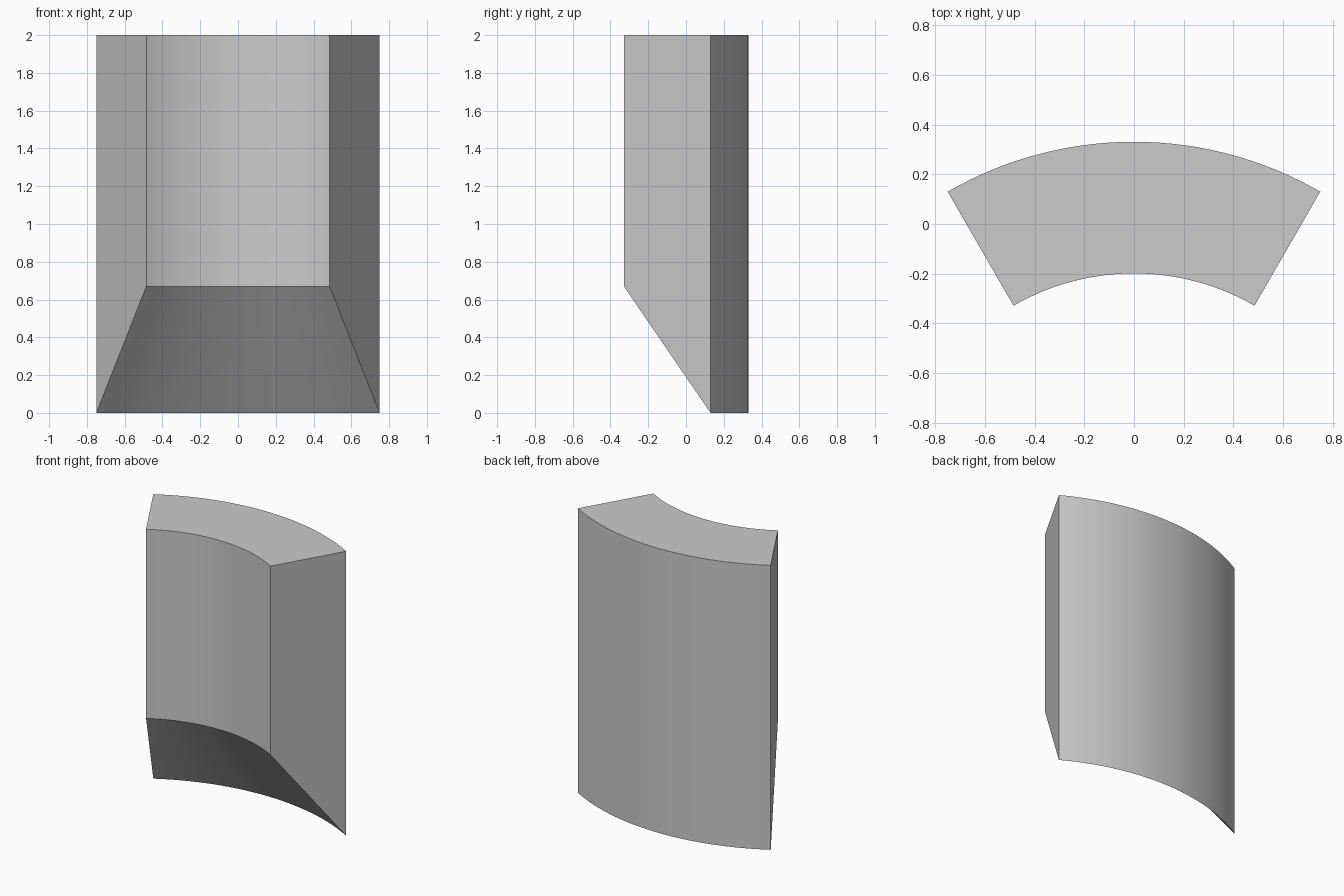
import bpy
import bmesh
from math import cos, sin, radians
from mathutils import Matrix

cube = bpy.data.objects.get("Cube")
if cube:
    bpy.data.objects.remove(cube, do_unlink=True)

OUTER, INNER = 1.5, 0.97
HEIGHT, BEVEL_TOP = 2.0, 0.67
HALF_ANGLE = radians(30)
STEPS = 32
CENTRE_Y = 0.331 - OUTER

# Plain grey material
grey = bpy.data.materials.new("plain grey")
grey.use_nodes = True
colour = (0.6, 0.6, 0.6, 1)
grey.diffuse_color = colour
grey.node_tree.nodes["Principled BSDF"].inputs["Base Color"].default_value = colour

# Cross-section as (radius, height), with a slanted underside
profile = [(OUTER, 0), (OUTER, HEIGHT), (INNER, HEIGHT), (INNER, BEVEL_TOP)]

# Sweep the cross-section around the arc
bm = bmesh.new()
rings = []
for i in range(STEPS + 1):
    a = HALF_ANGLE * (2 * i / STEPS - 1)
    rings.append([bm.verts.new((r * sin(a), CENTRE_Y + r * cos(a), z))
                  for r, z in profile])
n = len(profile)
for a, b in zip(rings, rings[1:]):
    for k in range(n):
        m = (k + 1) % n
        bm.faces.new((a[k], a[m], b[m], b[k]))

# Flat end faces
bm.faces.new(rings[0])
bm.faces.new(rings[-1])
bmesh.ops.recalc_face_normals(bm, faces=bm.faces)

mesh = bpy.data.meshes.new("curved_wall_block")
bm.to_mesh(mesh)
bm.free()
mesh.materials.append(grey)
block = bpy.data.objects.new("curved_wall_block", mesh)
bpy.context.collection.objects.link(block)

# Smooth curved sides, sharp edges
bpy.ops.object.select_all(action="DESELECT")
block.select_set(True)
bpy.context.view_layer.objects.active = block
bpy.ops.object.shade_smooth_by_angle(angle=radians(30))
